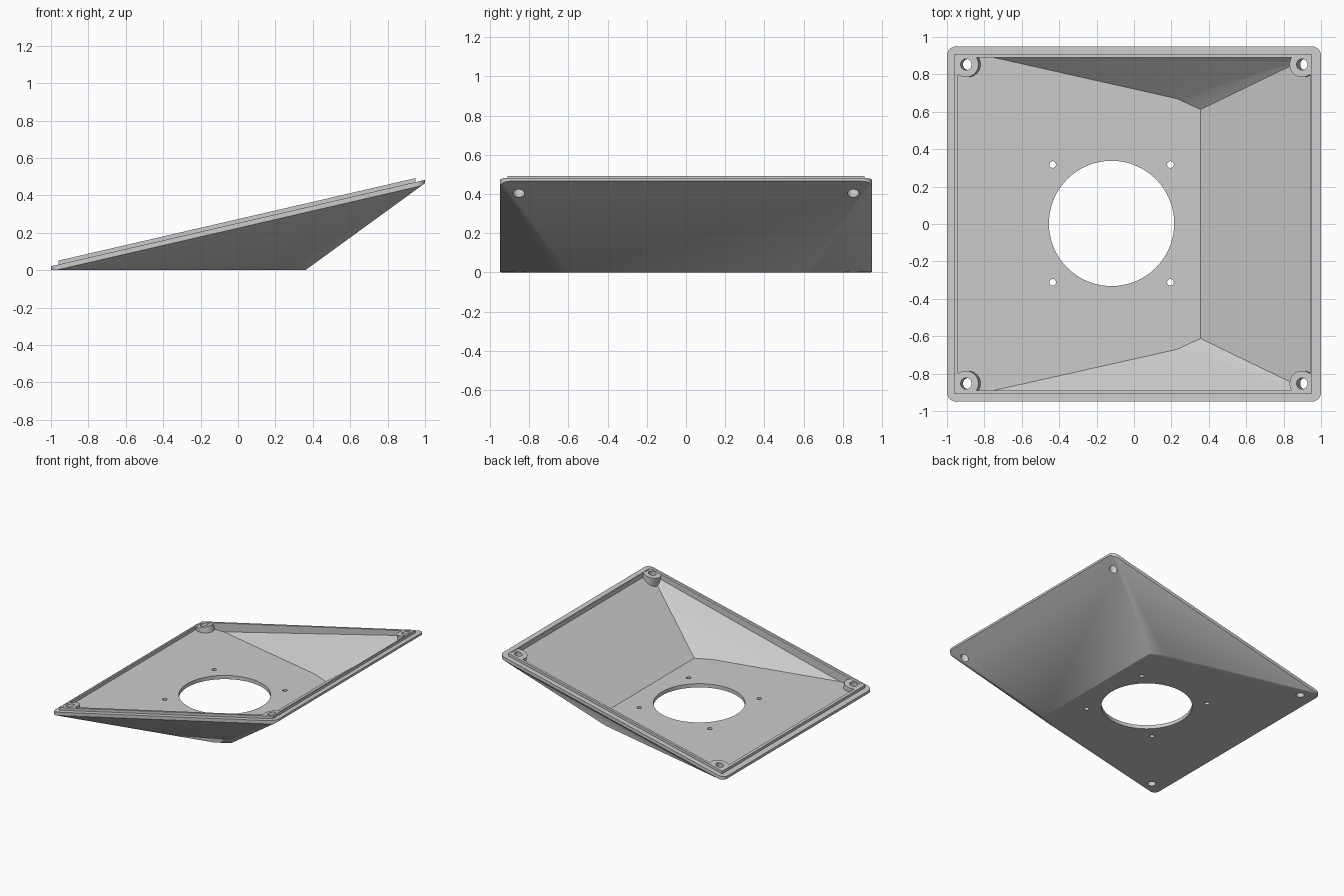
import bpy, bmesh, math
from mathutils import Matrix, Vector

if "Cube" in bpy.data.objects:
    bpy.data.objects.remove(bpy.data.objects["Cube"])

SLOPE = 0.231                      # tilt of the rim plane
TILT = math.atan(SLOPE)

grey = bpy.data.materials.new("plain grey")
grey.diffuse_color = (0.6, 0.6, 0.6, 1)
grey.use_nodes = True
grey.node_tree.nodes["Principled BSDF"].inputs["Base Color"].default_value = grey.diffuse_color


def rim_z(x, height):
    return height + SLOPE * x


def rounded_rect(x0, x1, y, r, steps=8):
    """Plan outline of a rectangle with rounded corners."""
    pts = []
    for i, (cx, cy) in enumerate([(x1 - r, y - r), (x0 + r, y - r),
                                  (x0 + r, r - y), (x1 - r, r - y)]):
        for k in range(steps + 1):
            a = math.radians(90 * (i + k / steps))
            pts.append((cx + r * math.cos(a), cy + r * math.sin(a)))
    return pts


def finish(name, bm):
    bmesh.ops.recalc_face_normals(bm, faces=bm.faces)
    mesh = bpy.data.meshes.new(name)
    bm.to_mesh(mesh)
    bm.free()
    mesh.materials.append(grey)
    obj = bpy.data.objects.new(name, mesh)
    bpy.context.collection.objects.link(obj)
    return obj


def hull(name, points):
    bm = bmesh.new()
    for p in points:
        bm.verts.new(p)
    res = bmesh.ops.convex_hull(bm, input=bm.verts)
    loose = [v for v in bm.verts if not v.link_faces]
    bmesh.ops.delete(bm, geom=loose, context='VERTS')
    bmesh.ops.dissolve_limit(bm, angle_limit=0.002, verts=bm.verts, edges=bm.edges)
    return finish(name, bm)


def cylinder(name, top, radius, depth, tilt=0.0, segments=32):
    """Cylinder hanging down from its top centre, optionally tilted with the rim."""
    bm = bmesh.new()
    m = (Matrix.Translation(Vector(top)) @ Matrix.Rotation(-tilt, 4, 'Y')
         @ Matrix.Translation((0, 0, -depth / 2)))
    bmesh.ops.create_cone(bm, cap_ends=True, segments=segments, radius1=radius,
                          radius2=radius, depth=depth, matrix=m)
    return finish(name, bm)


def combine(target, tool, operation):
    mod = target.modifiers.new(operation, 'BOOLEAN')
    mod.operation, mod.object, mod.solver = operation, tool, 'EXACT'
    bpy.context.view_layer.objects.active = target
    bpy.ops.object.modifier_apply(modifier=mod.name)
    bpy.data.objects.remove(tool)


# Outer body: tilted rim running down to a flat base and a steep end
pts = []
for x, y in rounded_rect(-1, 1, 0.95, 0.05):
    pts.append((x, y, rim_z(x, 0.252)))
    pts.append((x, y, max(0, rim_z(x, 0.225), 0.727 * (x - 0.36))))
for s in (-1, 1):
    pts += [(0.36, s * 0.605, 0), (0.25, s * 0.665, 0)]
body = hull("sloped_housing", pts)

# Raised lip standing on the rim
pts = []
for x in (-0.96, 0.948):
    for y in (-0.91, 0.91):
        pts += [(x, y, rim_z(x, 0.24)), (x, y, rim_z(x, 0.273))]
combine(body, hull("lip", pts), 'UNION')

# Cavity with straight upper walls and sloping lower walls
FLOOR = 0.03
pts = []
for x, y in rounded_rect(-0.94, 0.94, 0.89, 0.01, 2):
    pts.append((x, y, 0.9))
    pts.append((x, y, max(FLOOR, rim_z(x, 0.204), FLOOR + 0.727 * (x - 0.355))))
for s in (-1, 1):
    pts += [(0.355, s * 0.612, FLOOR), (0.23, s * 0.67, FLOOR), (-0.75, s * 0.89, FLOOR)]
cavity = hull("cavity", pts)

# Corner screw bosses are left standing in the cavity
corners = [(sx * 0.898, sy * 0.853) for sx in (-1, 1) for sy in (-1, 1)]
for x, y in corners:
    combine(cavity, cylinder("boss", (x, y, rim_z(x, 0.271)), 0.068, 0.3, TILT), 'DIFFERENCE')
combine(body, cavity, 'DIFFERENCE')

# Screw holes square to the rim
for x, y in corners:
    up = Vector((-math.sin(TILT), 0, math.cos(TILT))) * 0.1
    top = Vector((x, y, rim_z(x, 0.271))) + up
    combine(body, cylinder("screw_hole", top, 0.03, 0.5, TILT, 24), 'DIFFERENCE')

# Large round opening with four small fixing holes around it
combine(body, cylinder("round_opening", (-0.12, 0.003, 0.1), 0.335, 0.3, 0, 72), 'DIFFERENCE')
for sx in (-1, 1):
    for sy in (-1, 1):
        combine(body, cylinder("fixing_hole", (-0.12 + sx * 0.315, 0.003 + sy * 0.315, 0.1),
                               0.018, 0.3, 0, 20), 'DIFFERENCE')

# Smooth curved surfaces, crisp edges
bpy.ops.object.select_all(action='DESELECT')
body.select_set(True)
bpy.context.view_layer.objects.active = body
bpy.ops.object.shade_smooth_by_angle(angle=math.radians(25))
